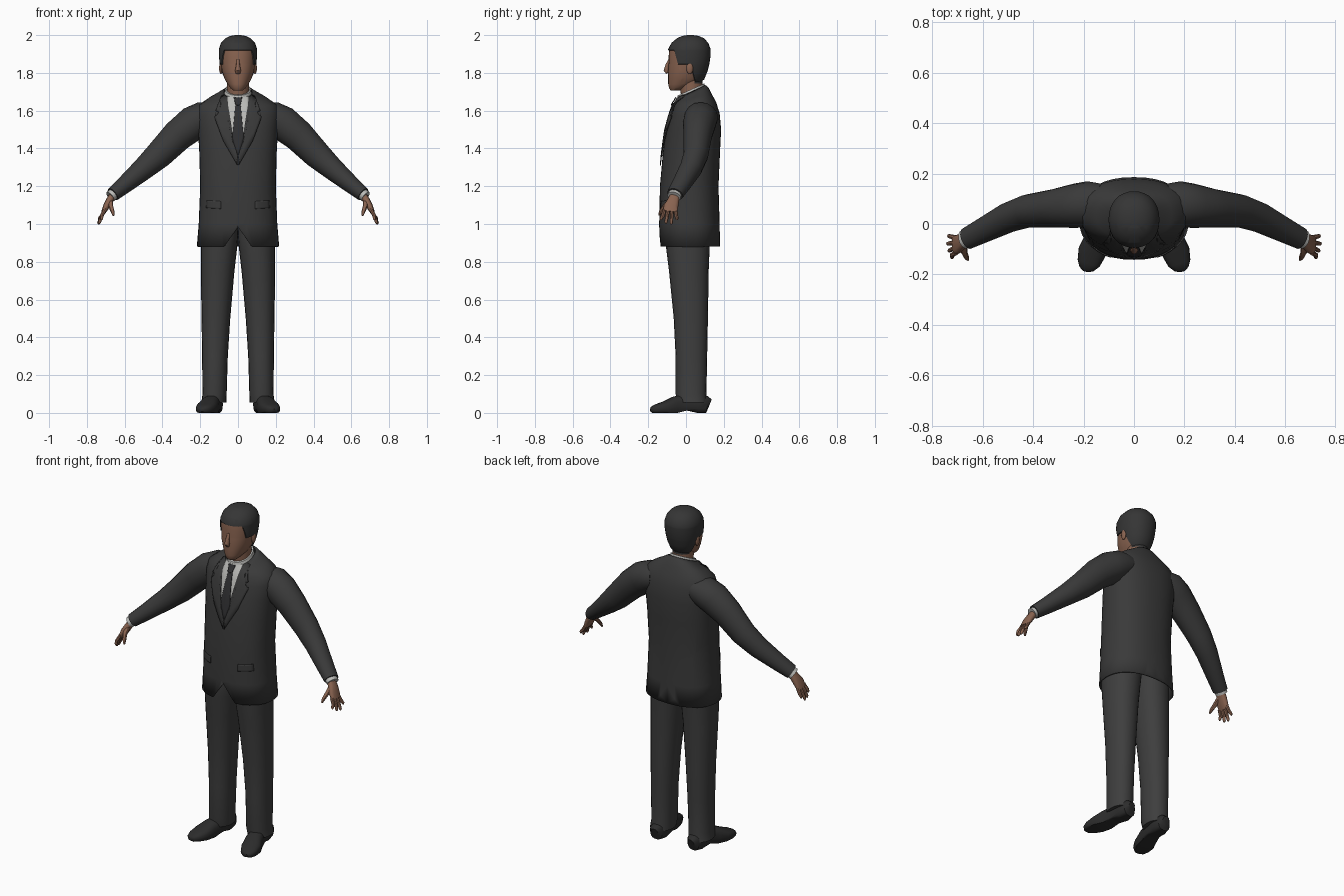
import bpy, bmesh
from math import cos, sin, pi, copysign
from mathutils import Vector, Matrix
from mathutils.bvhtree import BVHTree

if "Cube" in bpy.data.objects:
    bpy.data.objects.remove(bpy.data.objects["Cube"])


def material(name, r, g, b):
    m = bpy.data.materials.new(name)
    m.use_nodes = True
    m.diffuse_color = (r, g, b, 1)
    m.node_tree.nodes["Principled BSDF"].inputs["Base Color"].default_value = (r, g, b, 1)
    return m


SUIT = material("charcoal cloth", .042, .042, .042)
TROUSER = material("trouser grey", .048, .048, .048)
TIE = material("tie grey", .03, .03, .032)
SHOE = material("shoe black", .025, .025, .025)
HAIR = material("dark hair", .036, .036, .036)
SKIN = material("skin", .25, .125, .08)
SHIRT = material("white shirt", .5, .5, .48)


def finish(bm, name, mats, mirror=False, thick=0, offset=0):
    me = bpy.data.meshes.new(name)
    bm.to_mesh(me)
    bm.free()
    ob = bpy.data.objects.new(name, me)
    bpy.context.collection.objects.link(ob)
    for m in mats:
        me.materials.append(m)
    if thick:
        s = ob.modifiers.new("thickness", "SOLIDIFY")
        s.thickness, s.offset = thick, offset
    if mirror:
        ob.modifiers.new("mirror", "MIRROR").use_mirror_merge = False
    bpy.ops.object.select_all(action="DESELECT")
    ob.select_set(True)
    bpy.context.view_layer.objects.active = ob
    bpy.ops.object.shade_smooth_by_angle(angle=.75)
    return ob


def skin(rings, caps=True):
    """Join rings of points into a tube."""
    bm = bmesh.new()
    vs = [[bm.verts.new(p) for p in r] for r in rings]
    n = len(vs[0])
    for a, b in zip(vs, vs[1:]):
        for i in range(n):
            j = (i + 1) % n
            bm.faces.new((a[i], a[j], b[j], b[i]))
    if caps:
        bm.faces.new(vs[0][::-1])
        bm.faces.new(vs[-1])
    bmesh.ops.recalc_face_normals(bm, faces=bm.faces)
    return bm


def circle(n, power=2):
    f = lambda v: copysign(abs(v) ** (2 / power), v)
    return [(f(cos(2 * pi * i / n)), f(sin(2 * pi * i / n))) for i in range(n)]


def stack(rows, n=32, power=2, cx=0, caps=True):
    """Upright loft; a row is height, half width, front y, back y, tilt."""
    rings = []
    for z, w, f, b, *rest in rows:
        tilt, d = (rest[0] if rest else 0), (b - f) / 2
        rings.append([(cx + w * c, (f + b) / 2 + d * s, z + tilt * d * s)
                      for c, s in circle(n, power)])
    return skin(rings, caps)


def tube(rows, hint, n=16, power=2):
    """Loft along a path; a row is a point and two radii."""
    pts = [Vector(r[:3]) for r in rows]
    rings = []
    for i, r in enumerate(rows):
        t = (pts[min(i + 1, len(pts) - 1)] - pts[max(i - 1, 0)]).normalized()
        u = t.cross(Vector(hint)).normalized()
        v = u.cross(t)
        rings.append([pts[i] + u * r[3] * c + v * r[4] * s for c, s in circle(n, power)])
    return skin(rings)


def cut(bm, co, no):
    bmesh.ops.bisect_plane(bm, geom=bm.verts[:] + bm.edges[:] + bm.faces[:],
                           plane_co=co, plane_no=no)


# Jacket body with an open hem and a cutaway front
jacket = stack([(.88, .218, -.14, .18), (1, .208, -.142, .178), (1.2, .2, -.138, .172),
                (1.38, .205, -.122, .18), (1.5, .212, -.105, .186),
                (1.58, .218, -.085, .178, .05), (1.632, .205, -.07, .16, .1),
                (1.667, .15, -.06, .135, .25), (1.688, .1, -.052, .118, .42),
                (1.702, .076, -.045, .105, .45)], 36, 2.3, caps=False)
body = BVHTree.FromBMesh(jacket)
for side in (-1, 1):
    cut(jacket, (0, 0, .985), (side, 0, .7))
gap = [f for f in jacket.faces for c in [f.calc_center_median()]
       if c.y < 0 and abs(c.x) < .7 * (.985 - c.z)]
bmesh.ops.delete(jacket, geom=gap, context="FACES")
finish(jacket, "jacket", [SUIT], thick=.006, offset=-1)


def plate(name, outline, mat, lift, mirror=False):
    """Thin panel laid over the front of the jacket."""
    bm = bmesh.new()
    bm.faces.new([bm.verts.new((x, -1, z)) for x, z in outline])
    bmesh.ops.triangulate(bm, faces=bm.faces[:])
    bmesh.ops.subdivide_edges(bm, edges=bm.edges[:], cuts=5, use_grid_fill=True)
    for v in bm.verts:
        hit = body.ray_cast(v.co, Vector((0, 1, 0)))[0]
        if hit is None or hit.y > .03:
            hit = body.find_nearest(Vector((v.co.x, -.04, v.co.z)))[0]
        v.co = hit - Vector((0, lift, 0))
    finish(bm, name, [mat], mirror, .005)


def both(half):
    return half + [(-x, z) for x, z in reversed(half) if x]


# Shirt front, tie, lapels and pocket flaps
plate("shirt_front", both([(0, 1.67), (.064, 1.69), (.05, 1.5), (0, 1.36)]), SHIRT, .003)
plate("tie_blade", both([(0, 1.64), (.013, 1.64), (.031, 1.45), (0, 1.355)]), TIE, .008)
plate("tie_knot", both([(0, 1.672), (.022, 1.672), (.014, 1.632), (0, 1.628)]), TIE, .012)
plate("lapels", [(.064, 1.688), (.09, 1.675), (.118, 1.6), (.1, 1.588), (.125, 1.565),
                 (.078, 1.44), (.003, 1.31), (.001, 1.365), (.048, 1.5)], SUIT, .008, True)
plate("pocket_flaps", [(.09, 1.12), (.165, 1.125), (.167, 1.085), (.09, 1.08)],
      SUIT, .003, True)

# Shirt collar
finish(stack([(1.68, .075, -.052, .104, .45), (1.712, .068, -.045, .097, .45),
              (1.712, .06, -.036, .088, .45)], caps=False), "shirt_collar", [SHIRT])

# Sleeves and shirt cuffs
Y = (0, 1, 0)
finish(tube([(.13, .08, 1.575, .07, .08), (.18, .08, 1.565, .085, .09),
             (.235, .072, 1.535, .092, .088), (.32, .062, 1.468, .084, .076),
             (.42, .052, 1.365, .073, .066), (.5, .025, 1.293, .06, .06),
             (.6, -.026, 1.208, .046, .05), (.663, -.058, 1.157, .038, .044)], Y),
       "sleeves", [SUIT], True)
finish(tube([(.64, -.048, 1.175, .03, .036), (.676, -.063, 1.145, .031, .037)], Y),
       "shirt_cuffs", [SHIRT], True)

# Hands
finish(tube([(.66, -.058, 1.155, .02, .026), (.68, -.067, 1.125, .019, .031),
             (.696, -.079, 1.095, .018, .038), (.712, -.084, 1.063, .012, .038)], Y, 12, 2.5),
       "palms", [SKIN], True)
for name, base, tip, x, z in (("index", -.114, -.132, .722, 1.02),
                              ("middle", -.094, -.106, .733, 1.002),
                              ("ring", -.074, -.078, .738, .998),
                              ("little", -.055, -.048, .735, 1.02)):
    finish(tube([(.705, base, 1.075, .01, .01), (.722, (base + tip) / 2, 1.043, .01, .01),
                 (x, tip, z + .008, .008, .008), (x, tip, z, .004, .004)], Y, 8),
           name + "_fingers", [SKIN], True)
finish(tube([(.676, -.078, 1.125, .013, .014), (.674, -.112, 1.095, .012, .013),
             (.664, -.134, 1.065, .01, .01), (.659, -.142, 1.045, .005, .005)], (1, 0, 0), 8),
       "thumbs", [SKIN], True)

# Trousers
legs = [(.055, .128, .066, -.045, .112), (.1, .124, .064, -.055, .108),
        (.3, .122, .068, -.055, .112), (.5, .117, .076, -.065, .116),
        (.75, .108, .089, -.09, .12), (.87, .101, .096, -.105, .125),
        (.94, .098, .1, -.11, .13), (1.1, .098, .09, -.1, .13)]
rings = [[(cx + w * c, (f + b) / 2 + (b - f) / 2 * s, z) for c, s in circle(20, 2.2)]
         for z, cx, w, f, b in legs]
finish(skin(rings), "trouser_legs", [TROUSER], True)

# Shoes with flat soles and a raised arch
shoe = tube([(.122, .122, .04, .022, .035), (.123, .11, .045, .038, .045),
             (.125, .06, .045, .045, .055), (.133, .0, .04, .042, .06),
             (.148, -.06, .035, .05, .052), (.166, -.11, .025, .056, .037),
             (.18, -.155, .02, .046, .026), (.188, -.178, .016, .03, .018),
             (.19, -.188, .014, .012, .008)], (0, 0, 1), 20, 2.6)
for v in shoe.verts:
    v.co.z = max(v.co.z, .014 if -.04 < v.co.y < .03 else 0)
finish(shoe, "shoes", [SHOE], True)

# Neck, with the hairline at the nape
neck = stack([(1.64, .058, -.02, .085), (1.74, .058, -.035, .088), (1.8, .06, -.04, .09)], 24)
cut(neck, (0, 0, 1.745), (0, 0, 1))
cut(neck, (0, .045, 0), (0, 1, 0))
for f in neck.faces:
    c = f.calc_center_median()
    f.material_index = int(c.z > 1.745 and c.y > .045)
finish(neck, "neck", [SKIN, HAIR])

# Head, with raised hair bounded by straight cuts
head = stack([(1.708, .026, -.082, -.03), (1.72, .04, -.09, .0), (1.74, .055, -.094, .06),
              (1.77, .072, -.094, .092), (1.81, .085, -.095, .108), (1.85, .091, -.092, .118),
              (1.89, .095, -.092, .124), (1.925, .095, -.088, .124), (1.955, .085, -.072, .113),
              (1.978, .064, -.045, .092), (1.99, .038, -.018, .065),
              (1.994, .012, .008, .036)], 32, 2.15)
cut(head, (0, 0, 1.918), (0, 0, 1))
cut(head, (0, -.045, 1.86), (0, 1, .25))
cut(head, (0, 0, 1.845), (0, 0, 1))
cut(head, (0, .035, 1.8), (0, 1, .25))
for f in head.faces:
    c = f.calc_center_median()
    temple = c.y + .045 + .25 * (c.z - 1.86) > 0 and c.z > 1.845
    nape = c.y - .035 + .25 * (c.z - 1.8) > 0
    f.material_index = int(c.z > 1.918 or temple or nape)
hair = [f for f in head.faces if f.material_index]
bmesh.ops.inset_region(head, faces=hair, thickness=.002, depth=.006, use_even_offset=True)
finish(head, "head", [SKIN, HAIR])

# Nose
finish(tube([(0, -.088, 1.87, .008, .006), (0, -.1, 1.84, .01, .01),
             (0, -.105, 1.812, .016, .014), (0, -.098, 1.798, .012, .008)], Y, 10),
       "nose", [SKIN])

# Ears
ear = bmesh.new()
bmesh.ops.create_uvsphere(ear, u_segments=12, v_segments=8, radius=1,
                          matrix=Matrix.Translation((.09, .02, 1.825))
                          @ Matrix.Diagonal((.01, .018, .032, 1)))
finish(ear, "ears", [SKIN], True)
